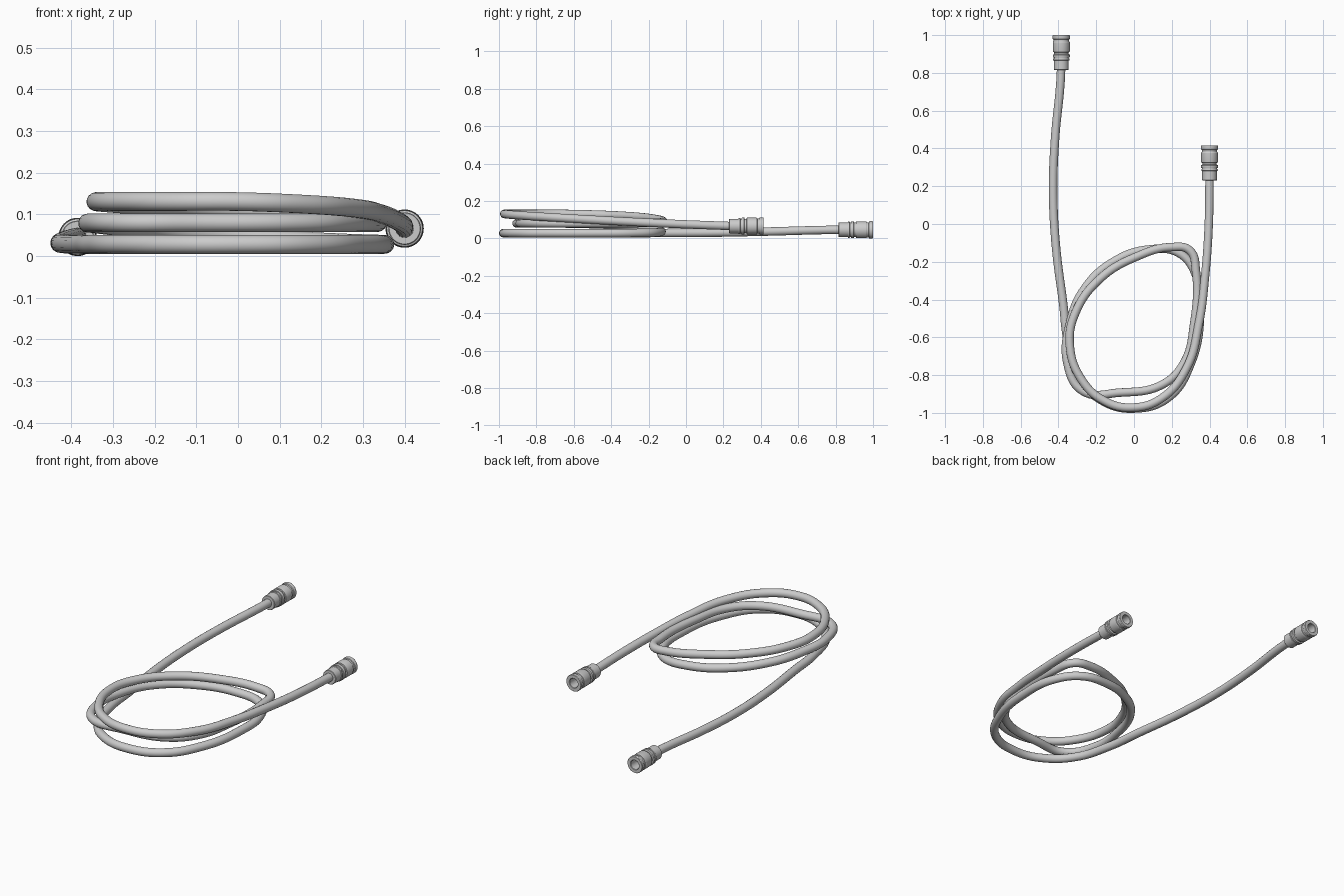
import bpy, bmesh, math

# Cable centre line: bottom turn, middle turn, top turn, then out to the right end
PATH = [
    (-.385, .84, .046), (-.39, .74, .045), (-.418, .45, .037), (-.428, .17, .031), (-.413, -.12, .029),
    (-.375, -.42, .028), (-.35, -.62, .028), (-.285, -.82, .028), (-.16, -.94, .028),
    (0, -.977, .028), (.18, -.92, .028), (.30, -.74, .028), (.35, -.48, .028),
    (.328, -.27, .029), (.24, -.155, .032), (.08, -.135, .04), (-.10, -.195, .052),
    (-.26, -.34, .068), (-.34, -.53, .077), (-.352, -.74, .08),
    (-.27, -.885, .08), (-.08, -.893, .08), (.15, -.85, .08), (.265, -.735, .08),
    (.318, -.53, .08), (.328, -.25, .082), (.295, -.14, .085), (.20, -.122, .092),
    (.02, -.17, .105), (-.18, -.29, .118), (-.31, -.47, .127), (-.34, -.64, .131),
    (-.28, -.82, .131), (-.16, -.935, .131), (-.01, -.972, .131), (.15, -.92, .125),
    (.28, -.76, .115), (.345, -.52, .101), (.376, -.28, .088), (.395, -.02, .076),
    (.40, .25, .066),
]

# Connector half profile: (radius, distance from its cable end)
PROFILE = [
    (.020, 0), (.037, 0), (.039, .002), (.039, .050), (.043, .052), (.044, .056), (.043, .060),
    (.039, .062), (.039, .066), (.044, .067), (.045, .070), (.045, .081), (.043, .083),
    (.038, .084), (.038, .094), (.044, .095), (.045, .098), (.045, .147), (.043, .150),
    (.040, .151), (.040, .162), (.045, .164), (.046, .167), (.046, .182), (.044, .185),
    (.027, .185), (.025, .183), (.025, .10), (0, .10),
]


def make_cable(name, pts, radius):
    curve = bpy.data.curves.new(name, 'CURVE')
    curve.dimensions = '3D'
    curve.bevel_depth = radius
    curve.bevel_resolution = 6
    curve.resolution_u = 10
    spline = curve.splines.new('BEZIER')
    spline.bezier_points.add(len(pts) - 1)
    for bp, co in zip(spline.bezier_points, pts):
        bp.co = co
        bp.handle_left_type = bp.handle_right_type = 'AUTO'
    spline.use_smooth = True
    obj = bpy.data.objects.new(name, curve)
    bpy.context.collection.objects.link(obj)
    return obj


def make_connector(name, location, segments=48):
    bm = bmesh.new()
    verts = [bm.verts.new((r, y, 0)) for r, y in PROFILE]
    edges = [bm.edges.new(p) for p in zip(verts, verts[1:])]
    bmesh.ops.spin(bm, geom=verts + edges, cent=(0, 0, 0), axis=(0, 1, 0),
                   angle=math.tau, steps=segments, use_duplicate=False)
    bmesh.ops.remove_doubles(bm, verts=bm.verts, dist=1e-5)
    bmesh.ops.recalc_face_normals(bm, faces=bm.faces)
    mesh = bpy.data.meshes.new(name)
    bm.to_mesh(mesh)
    bm.free()
    obj = bpy.data.objects.new(name, mesh)
    obj.location = location
    bpy.context.collection.objects.link(obj)
    bpy.context.view_layer.objects.active = obj
    obj.select_set(True)
    bpy.ops.object.shade_smooth_by_angle(angle=math.radians(30))
    obj.select_set(False)
    return obj


# Coiled cable
make_cable("cable", PATH, .0225)

# End connectors
make_connector("left_connector", (-.385, .815, .046))
make_connector("right_connector", (.40, .23, .066))
